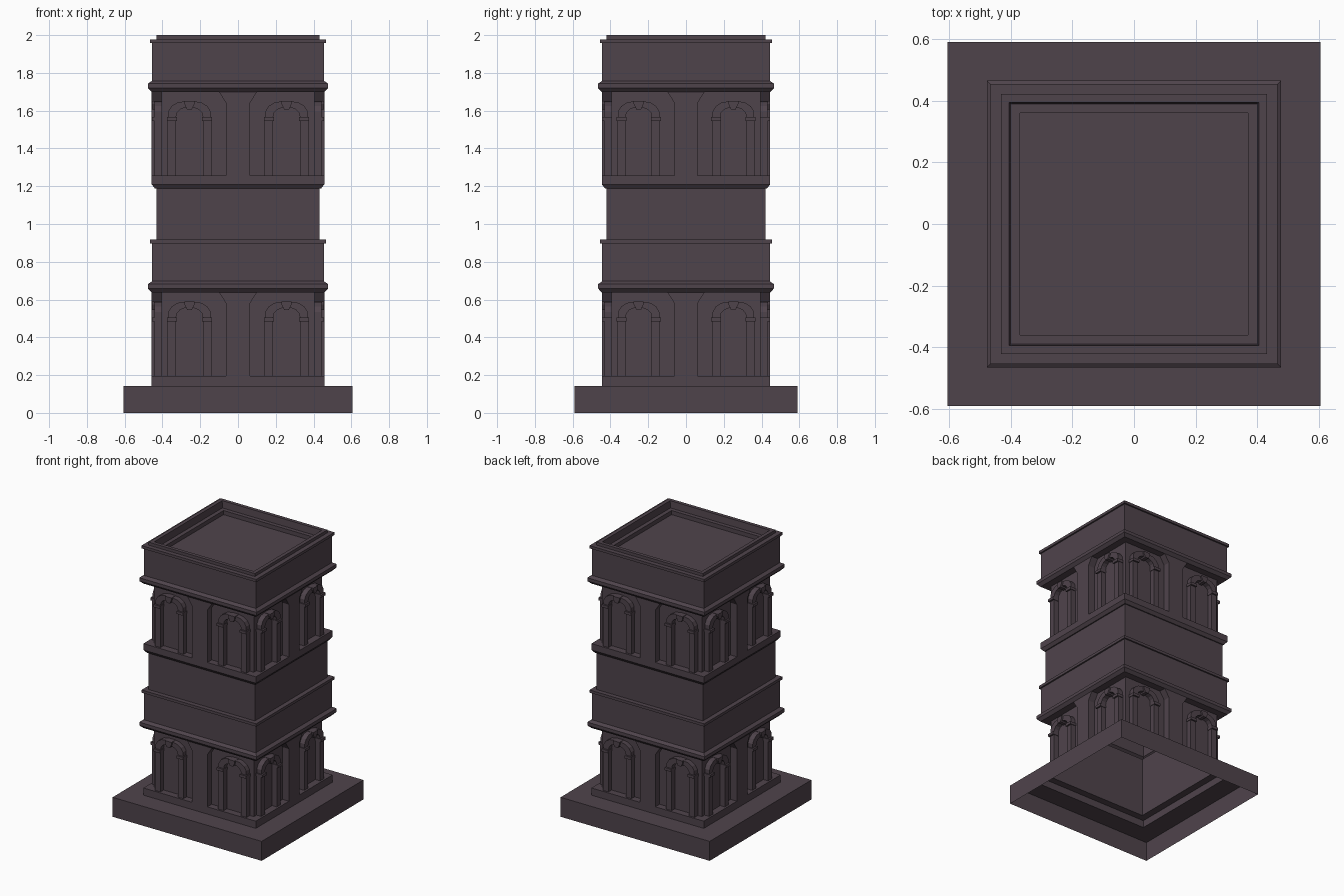
import bpy, bmesh

if "Cube" in bpy.data.objects:
    bpy.data.objects.remove(bpy.data.objects["Cube"])

YS = 0.975          # the plan is slightly shallower than wide
WALL = 0.405        # half width of the recessed arcade wall
STOREY = 1.061      # height between the two arcades

stone = bpy.data.materials.new("dark_mauve_stone")
stone.diffuse_color = (0.078, 0.057, 0.071, 1)
stone.use_nodes = True
stone.node_tree.nodes["Principled BSDF"].inputs["Base Color"].default_value = stone.diffuse_color


def finish(name, bm):
    bmesh.ops.recalc_face_normals(bm, faces=bm.faces)
    me = bpy.data.meshes.new(name)
    bm.to_mesh(me)
    bm.free()
    me.materials.append(stone)
    ob = bpy.data.objects.new(name, me)
    bpy.context.collection.objects.link(ob)
    return ob


def place(side, u, d, z):
    """Point on one of the four sides: u along the wall, d outward."""
    x, y = [(u, -d), (d, u), (-u, d), (-d, -u)][side]
    return (x, y * YS, z)


def plate(bm, side, pts, d0, d1):
    """Outline (u, z) pushed out from the wall, open at the back."""
    back = [bm.verts.new(place(side, u, d0, z)) for u, z in pts]
    front = [bm.verts.new(place(side, u, d1, z)) for u, z in pts]
    bm.faces.new(front)
    n = len(pts)
    for i in range(n):
        j = (i + 1) % n
        bm.faces.new((back[i], back[j], front[j], front[i]))


def rect(u0, u1, z0, z1):
    return [(u0, z0), (u1, z0), (u1, z1), (u0, z1)]


# tower shell: stepped square profile (half width, z), open underneath
def upper(dz):
    return [(WALL, .196 + dz), (WALL, .637 + dz), (.457, .637 + dz),
            (.477, .658 + dz), (.477, .682 + dz), (.455, .697 + dz),
            (.455, .897 + dz), (.466, .897 + dz), (.466, .917 + dz)]


profile = [(.606, 0), (.606, .143), (.457, .143), (.457, .196)]
profile += upper(0)
profile += [(.432, .917), (.432, 1.188), (.44, 1.188), (.457, 1.21), (.457, 1.257)]
profile += upper(STOREY)
profile += [(.432, 1.978), (.432, 2.0), (.405, 2.0), (.40, 1.95), (.37, 1.95), (.37, 1.92)]

bm = bmesh.new()
rings = [[bm.verts.new((sx * r, sy * r * YS, z))
          for sx, sy in ((-1, -1), (1, -1), (1, 1), (-1, 1))] for r, z in profile]
for a, b in zip(rings, rings[1:]):
    for i in range(4):
        j = (i + 1) % 4
        bm.faces.new((a[i], a[j], b[j], b[i]))
bm.faces.new(rings[-1])
finish("tower_shell", bm)

# arch outlines, right half from springing to crown
outer = [(.112, .505), (.112, .535), (.095, .563), (.065, .582), (.03, .588)]
inner = [(.071, .505), (.066, .528), (.05, .545), (.025, .555)]


def mirror(half):
    return half + [(-u, z) for u, z in reversed(half)]


arch = mirror(outer) + list(reversed(mirror(inner)))
keystone = [(-.013, .546), (.013, .546), (.027, .575), (.027, .590), (-.027, .590), (-.027, .575)]
pier = [(-.063, .196), (.063, .196), (.063, .58), (.1, .637), (-.1, .637), (-.063, .58)]

for level, label in ((0, "lower"), (STOREY, "upper")):
    up = lambda pts, c=0: [(u + c, z + level) for u, z in pts]
    piers, posts, caps, arches, keys = (bmesh.new() for _ in range(5))
    for side in range(4):
        # middle pier with flared top
        plate(piers, side, up(pier), WALL, .457)
        for c in (-.257, .257):
            for s in (-1, 1):
                a, b = sorted((s * .071, s * .116))
                plate(posts, side, up(rect(a, b, .196, .485), c), WALL, .443)
                plate(caps, side, up(rect(a - .004, b + .004, .485, .505), c), WALL, .455)
            plate(arches, side, up(arch, c), WALL, .443)
            plate(keys, side, up(keystone, c), WALL, .455)
    finish(label + "_middle_piers", piers)
    finish(label + "_arch_posts", posts)
    finish(label + "_arch_capitals", caps)
    finish(label + "_arches", arches)
    finish(label + "_keystones", keys)
